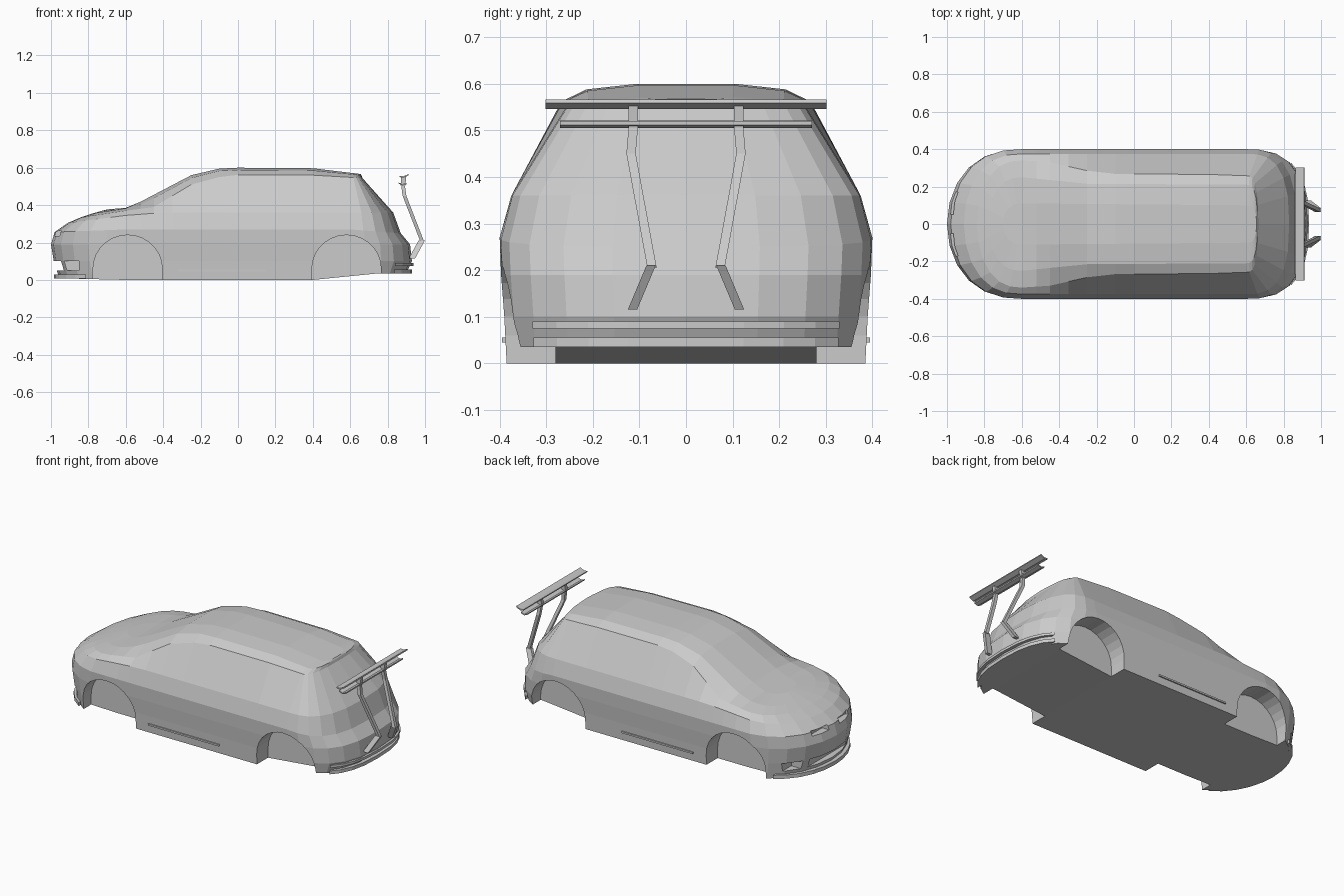
import bpy, bmesh, math
from mathutils import Vector

if "Cube" in bpy.data.objects:
    bpy.data.objects.remove(bpy.data.objects["Cube"])


def make(name, verts, faces):
    bm = bmesh.new()
    vs = [bm.verts.new(v) for v in verts]
    for f in faces:
        bm.faces.new([vs[i] for i in f])
    bmesh.ops.remove_doubles(bm, verts=bm.verts, dist=0.0005)
    bmesh.ops.recalc_face_normals(bm, faces=bm.faces)
    me = bpy.data.meshes.new(name)
    bm.to_mesh(me)
    bm.free()
    ob = bpy.data.objects.new(name, me)
    bpy.context.collection.objects.link(ob)
    return ob


def lerp(pts, x):
    if x <= pts[0][0]:
        return pts[0][1]
    for (a, va), (b, vb) in zip(pts, pts[1:]):
        if x <= b:
            return va + (vb - va) * (x - a) / (b - a)
    return pts[-1][1]


def box(name, x, y, z):
    v = [(a, b, c) for a in x for b in y for c in z]
    return make(name, v, [(0, 1, 3, 2), (4, 6, 7, 5), (0, 4, 5, 1),
                          (2, 3, 7, 6), (0, 2, 6, 4), (1, 5, 7, 3)])


def prism(name, pts, y0, y1):
    """Side profile (x, z) extruded between y0 and y1."""
    n = len(pts)
    v = [(x, y0, z) for x, z in pts] + [(x, y1, z) for x, z in pts]
    return make(name, v, [tuple(range(n)), tuple(range(n, 2 * n))] +
                [(i, (i + 1) % n, n + (i + 1) % n, n + i) for i in range(n)])


def cut(ob, cutter):
    m = ob.modifiers.new("cut", "BOOLEAN")
    m.operation, m.solver, m.object = "DIFFERENCE", "EXACT", cutter
    bpy.context.view_layer.objects.active = ob
    bpy.ops.object.modifier_apply(modifier=m.name)
    bpy.data.objects.remove(cutter)


# Plan curve: rounded nose, shared side stations, squarer rounded tail
FRONT, REAR = -0.6, 0.6
SIDE = [-0.52, -0.45, -0.35, -0.25, -0.1, 0.0, 0.2, 0.4]
K = 6


def rail(xf, xr, ys, zs):
    pts = []
    for k in range(K + 1):
        u = math.cos(k / K * math.pi / 2)
        pts.append((FRONT + (xf - FRONT) * u, lerp(ys, FRONT) * max(0, 1 - u**2.5)**0.5))
    pts += [(x, lerp(ys, x)) for x in SIDE]
    for k in range(K, -1, -1):
        u = math.cos(k / K * math.pi / 2)
        pts.append((REAR + (xr - REAR) * u, lerp(ys, REAR) * max(0, 1 - u**3)**0.4))
    return [(x, y, lerp(zs, x)) for x, y in pts]


floor = [(-1, 0.01), (-0.6, 0.0), (0.4, 0.0), (0.75, 0.035)]
const = lambda v: [(0, v)]
rails = [
    rail(-0.955, 0.90, const(0), floor),
    rail(-0.955, 0.90, const(0.385), floor),
    rail(-0.985, 0.93, const(0.39), const(0.10)),
    rail(-1.0, 0.92, const(0.397), const(0.19)),
    rail(-0.98, 0.87, const(0.40), [(-1, 0.255), (-0.6, 0.27), (0.6, 0.27), (0.86, 0.25)]),
    # shoulder, below the side windows
    rail(-0.91, 0.83, const(0.375), [(-0.91, 0.305), (-0.6, 0.345), (-0.4, 0.36), (0.83, 0.36)]),
    # bonnet edge running into the window-top gutter
    rail(-0.84, 0.665, [(-0.6, 0.34), (-0.45, 0.33), (-0.25, 0.285), (-0.1, 0.268), (0.4, 0.265), (0.6, 0.258)],
         [(-0.84, 0.335), (-0.6, 0.37), (-0.45, 0.39), (-0.25, 0.51), (-0.1, 0.55), (0, 0.562), (0.4, 0.56), (0.66, 0.545)]),
    # roof edge
    rail(-0.78, 0.66, [(-0.6, 0.25), (-0.25, 0.215), (0.6, 0.21)],
         [(-0.78, 0.355), (-0.6, 0.383), (-0.5, 0.41), (-0.25, 0.545), (-0.1, 0.583), (0, 0.588), (0.4, 0.585), (0.66, 0.56)]),
    rail(-0.70, 0.655, [(-0.6, 0.11), (0.6, 0.1)],
         [(-0.7, 0.377), (-0.58, 0.387), (-0.25, 0.56), (-0.1, 0.595), (0, 0.6), (0.4, 0.597), (0.65, 0.567)]),
    rail(-0.70, 0.655, const(0),
         [(-0.7, 0.377), (-0.58, 0.387), (-0.25, 0.56), (-0.1, 0.595), (0, 0.6), (0.4, 0.597), (0.65, 0.567)]),
]

# Body shell, both halves welded on the centre line
bm = bmesh.new()
for s in (1, -1):
    rows = [[bm.verts.new((x, y * s, z)) for x, y, z in r] for r in rails]
    for a, b in zip(rows, rows[1:]):
        for i in range(len(a) - 1):
            bm.faces.new((a[i], a[i + 1], b[i + 1], b[i]))
bmesh.ops.remove_doubles(bm, verts=bm.verts, dist=0.0005)
bmesh.ops.dissolve_degenerate(bm, edges=bm.edges, dist=0.0005)
bmesh.ops.recalc_face_normals(bm, faces=bm.faces)
me = bpy.data.meshes.new("car_body")
bm.to_mesh(me)
bm.free()
body = bpy.data.objects.new("car_body", me)
bpy.context.collection.objects.link(body)

# Wheel arches, bumper intakes and headlight slots
for s in (1, -1):
    side = sorted((0.28 * s, 0.5 * s))
    for cx in (-0.59, 0.58):
        arc = [(cx + 0.185 * math.cos(a * math.pi / 14), 0.06 + 0.18 * math.sin(a * math.pi / 14))
               for a in range(15)]
        cut(body, prism("arch_cutter", [(cx + 0.185, -0.1)] + arc + [(cx - 0.185, -0.1)], *side))
    cut(body, box("corner_intake_cutter", (-1.1, -0.85), sorted((0.22 * s, 0.34 * s)), (0.05, 0.10)))
    cut(body, box("grille_cutter", (-1.1, -0.935), sorted((0.05 * s, 0.17 * s)), (0.235, 0.262)))
cut(body, box("centre_intake_cutter", (-1.1, -0.93), (-0.18, 0.18), (0.05, 0.10)))


# Bumper lips following the plan curve
def lip(name, x0, x1, y, p, q, z0, z1):
    half = []
    for k in range(9):
        u = k / 8
        u = math.sin(u * math.pi / 2)
        half.append((x0 + (x1 - x0) * u, y * max(0, 1 - u**p)**q))
    half = [h for h in half if abs(h[0]) > 0.79]
    plan = half + [(x, -yy) for x, yy in reversed(half[:-1])]
    n = len(plan)
    v = [(x, yy, z0) for x, yy in plan] + [(x, yy, z1) for x, yy in plan]
    make(name, v, [tuple(range(n)), tuple(range(n, 2 * n))] +
         [(i, (i + 1) % n, n + (i + 1) % n, n + i) for i in range(n)])


lip("front_splitter", FRONT, -0.985, 0.39, 2.5, 0.5, 0.008, 0.03)
lip("rear_lip", REAR, 0.93, 0.39, 3, 0.4, 0.035, 0.055)
lip("rear_bumper_ridge", REAR, 0.937, 0.392, 3, 0.4, 0.075, 0.09)

# Side skirt panels
for s in (1, -1):
    box("side_skirt", (-0.32, 0.15), sorted((0.37 * s, 0.395 * s)), (0.045, 0.055))


# Wing struts: bent flat bars from the bumper to the wing
def strut(name, path, w, t):
    v, f = [], []
    for x, y, z in path:
        v += [(x - t, y - w, z), (x + t, y - w, z), (x + t, y + w, z), (x - t, y + w, z)]
    for i in range(len(path) - 1):
        b = 4 * i
        f += [(b + j, b + (j + 1) % 4, b + 4 + (j + 1) % 4, b + 4 + j) for j in range(4)]
    e = len(v) - 4
    make(name, v, f + [(0, 1, 2, 3), (e, e + 1, e + 2, e + 3)])


for s in (1, -1):
    strut("wing_strut_lower", [(0.93, 0.115 * s, 0.115), (0.982, 0.075 * s, 0.21)], 0.010, 0.017)
    strut("wing_strut_upper", [(0.985, 0.073 * s, 0.205), (0.89, 0.118 * s, 0.45),
                               (0.882, 0.113 * s, 0.508)], 0.010, 0.010)
    strut("wing_post", [(0.882, 0.113 * s, 0.505), (0.886, 0.113 * s, 0.552)], 0.010, 0.013)

# Two thin cambered wing blades
prism("lower_wing", [(0.858, 0.515), (0.88, 0.505), (0.902, 0.512), (0.902, 0.52), (0.88, 0.512), (0.858, 0.521)], -0.27, 0.27)
prism("upper_wing", [(0.864, 0.55), (0.885, 0.546), (0.912, 0.559), (0.91, 0.566), (0.885, 0.554), (0.864, 0.556)], -0.302, 0.302)
